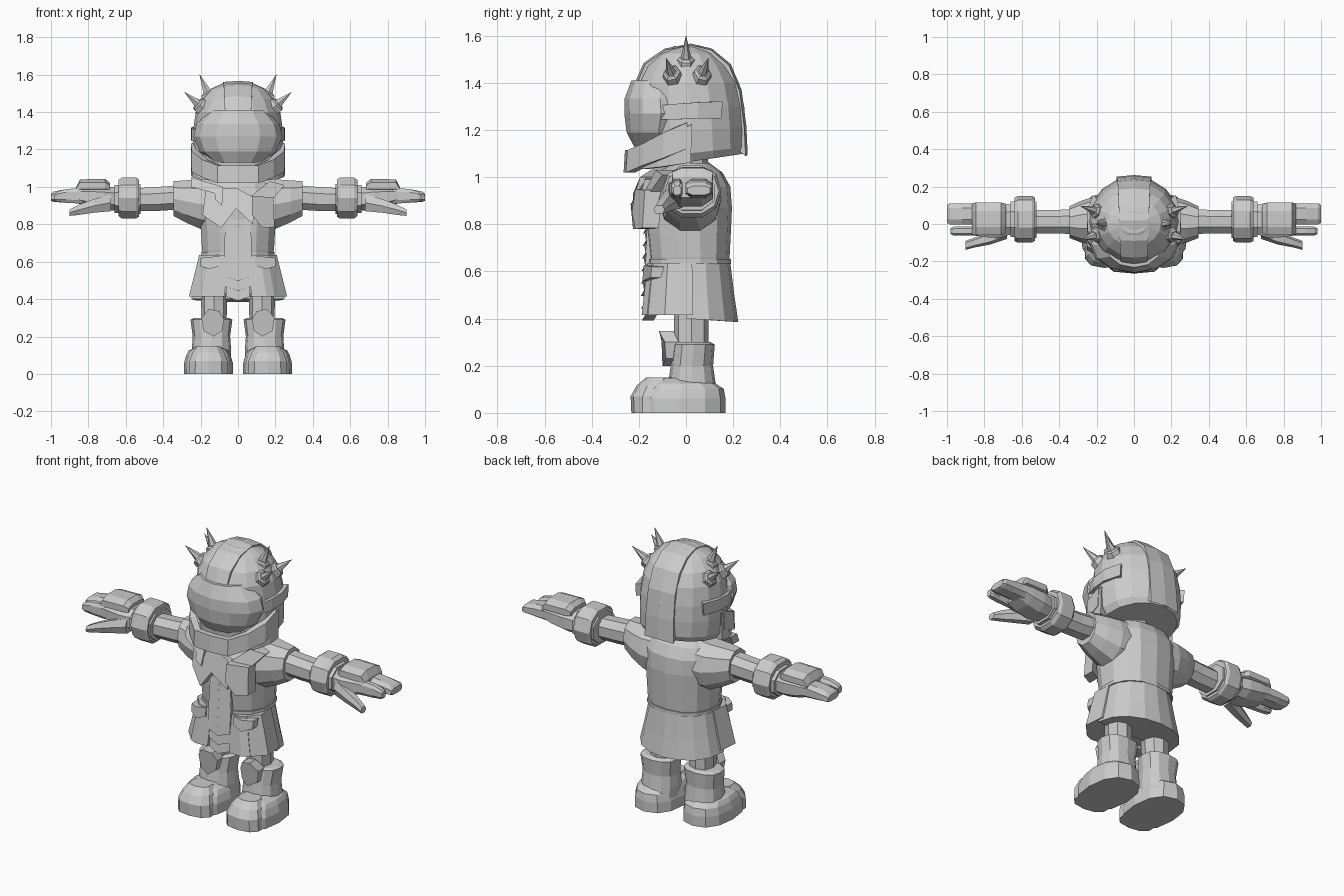
import bpy, bmesh, math
from mathutils import Vector

GREY = bpy.data.materials.new("armour_grey")
GREY.diffuse_color = (0.6, 0.6, 0.6, 1)


def finish(name, bm, mirror=False):
    bmesh.ops.recalc_face_normals(bm, faces=bm.faces)
    me = bpy.data.meshes.new(name)
    bm.to_mesh(me)
    bm.free()
    me.materials.append(GREY)
    ob = bpy.data.objects.new(name, me)
    bpy.context.collection.objects.link(ob)
    if mirror:
        ob.modifiers.new("mirror", 'MIRROR')
        ob.modifiers["mirror"].use_mirror_merge = False
    return ob


def loft(name, rings, mirror=False):
    """Skin a list of equal-length point rings and cap both ends."""
    bm = bmesh.new()
    vs = [[bm.verts.new(p) for p in r] for r in rings]
    n = len(vs[0])
    for a, b in zip(vs, vs[1:]):
        for i in range(n):
            j = (i + 1) % n
            bm.faces.new((a[i], a[j], b[j], b[i]))
    bm.faces.new(vs[0])
    bm.faces.new(vs[-1])
    return finish(name, bm, mirror)


def unit(n, box=1.0, turn=0.0):
    """Rounded polygon reaching from -1 to 1; box < 1 makes it squarer."""
    out = []
    for i in range(n):
        t = 2 * math.pi * i / n + turn
        c, s = math.sin(t), -math.cos(t)
        out.append((math.copysign(abs(c) ** box, c), math.copysign(abs(s) ** box, s)))
    mu, mv = max(u for u, v in out), max(v for u, v in out)
    return [(u / mu, v / mv) for u, v in out]


def upright(name, rows, n=12, cx=0, box=1.0, mirror=False):
    """Rows are (z, half width, front y, back y, tilt of z with y)."""
    rings = []
    for z, rx, yf, yb, *t in rows:
        m, r, tilt = (yf + yb) / 2, (yb - yf) / 2, (t[0] if t else 0)
        rings.append([(cx + u * rx, m + v * r, z + tilt * (m + v * r)) for u, v in unit(n, box)])
    return loft(name, rings, mirror)


def sideways(name, rows, n=8, box=0.8):
    """Rows are (x, y min, y max, z min, z max); mirrored to both arms."""
    rings = []
    for x, y0, y1, z0, z1 in rows:
        rings.append([(x, (y0 + y1) / 2 + u * (y1 - y0) / 2, (z0 + z1) / 2 + v * (z1 - z0) / 2)
                      for u, v in unit(n, box, math.pi / n)])
    return loft(name, rings, True)


def plate(name, pts, thick, mirror=False):
    """Front plate from (x, y, z) outline points, thickened backwards."""
    return loft(name, [pts, [(x, y + thick, z) for x, y, z in pts]], mirror)


def band(name, path, inset=.85, mirror=True):
    """Strip following (x, y, low z, high z) stations, thickened inwards."""
    loft(name, [[(x, y, a), (x, y + .006, b), (x * inset, y * inset, b), (x * inset, y * inset, a)]
                for x, y, a, b in path], mirror)


# Helmet shell with a sloping lower rim
upright("helmet", [(1.063, .21, -.18, .245, .15), (1.10, .236, -.20, .255, .11),
                   (1.20, .243, -.21, .254, .05), (1.30, .24, -.215, .247), (1.40, .226, -.21, .225),
                   (1.47, .195, -.175, .185), (1.525, .145, -.12, .13), (1.556, .075, -.05, .07)], 16)

# Raised band from the brow to the nape
spine = [(-.215, 1.405), (-.18, 1.485), (-.09, 1.546), (.02, 1.567), (.11, 1.546),
         (.19, 1.48), (.236, 1.37), (.256, 1.22), (.262, 1.095)]
rings = []
for i, (y, z) in enumerate(spine):
    w = .07 + .003 * i
    iy, iz = y * .8, 1.3 + (z - 1.3) * .85
    rings.append([(-w, y * .965, z - .006), (0, y, z), (w, y * .965, z - .006), (w, iy, iz), (-w, iy, iz)])
loft("helmet_band", rings)

# Faceted visor with a flat top ledge
upright("visor", [(1.13, .14, -.22, 0), (1.19, .205, -.252, .02), (1.27, .238, -.262, .05),
                  (1.335, .222, -.26, .04), (1.41, .15, -.232, 0)], 12)

# Chin guard, cheeks and ear bands wrapping the sides
band("chin_guard", [(0, -.265, 1.02, 1.115), (.11, -.255, 1.02, 1.115), (.19, -.185, 1.05, 1.145),
                    (.247, -.10, 1.08, 1.19), (.252, 0, 1.12, 1.232)])
band("cheek_plate", [(.155, -.185, 1.035, 1.12), (.215, -.12, 1.042, 1.15), (.246, -.05, 1.052, 1.19),
                     (.25, .02, 1.062, 1.225)])
band("ear_band", [(.222, -.12, 1.245, 1.305), (.248, -.04, 1.245, 1.312), (.252, .05, 1.25, 1.318),
                  (.222, .15, 1.25, 1.322)])

# Spikes on hexagonal collars
for k, (a, b) in enumerate([((.15, 0, 1.475), (.205, 0, 1.6)),
                            ((.19, -.055, 1.425), (.285, -.085, 1.505)),
                            ((.19, .065, 1.425), (.285, .095, 1.505))]):
    a, b = Vector(a), Vector(b)
    d = (b - a).normalized()
    s = d.cross(Vector((0, 1, 0))).normalized()
    t = d.cross(s)
    for name, rows in (("spike_collar", [(0, .042), (.028, .038), (.036, .028)]),
                       ("spike", [(.02, .025), ((b - a).length, .001)])):
        loft(f"{name}_{k}", [[a + d * h + (s * u + t * v) * r for u, v in unit(6)] for h, r in rows], True)

# Neck, torso and sleeves
upright("neck", [(1.0, .10, -.08, .10), (1.12, .09, -.07, .09)], 8)
upright("torso", [(.63, .185, -.155, .182), (.66, .192, -.16, .185), (.76, .198, -.17, .19),
                  (.87, .205, -.175, .195), (.96, .20, -.16, .188), (1.02, .175, -.12, .155),
                  (1.06, .11, -.06, .10)], 14, box=.85)
sideways("sleeve", [(.10, -.12, .15, .76, 1.05), (.20, -.115, .15, .775, 1.04),
                    (.28, -.10, .125, .81, 1.035), (.345, -.075, .095, .845, 1.03)], 10, .95)
sideways("arm", [(.30, -.055, .08, .88, 1.01), (.42, -.05, .075, .872, 1.0),
                 (.56, -.05, .075, .87, .992)], 8, .9)
sideways("wrist_cuff", [(.53, -.09, .14, .84, 1.04), (.545, -.10, .15, .83, 1.05),
                        (.62, -.10, .15, .83, 1.05), (.64, -.09, .14, .845, 1.035)], 10, .9)
sideways("cuff_trim", [(.52, -.075, .12, .855, 1.015), (.66, -.07, .12, .86, 1.01)], 8, .9)

# Hands with a paired rear finger block, a front finger and a thumb
sideways("palm", [(.64, -.05, .10, .875, .995), (.72, -.075, .115, .875, 1.005),
                  (.80, -.07, .115, .89, 1.005), (.865, -.06, .11, .915, .995)])
sideways("knuckle_guard", [(.685, -.045, .10, .975, 1.02), (.71, -.06, .115, .97, 1.043),
                           (.845, -.06, .115, .97, 1.04), (.865, -.055, .11, .965, 1.0)])
for name, y0, y1, tip in (("rear_fingers", -.002, .11, 1.0), ("front_finger", -.062, -.014, .98)):
    sideways(name, [(.83, y0, y1, .91, .995), (.92, y0, y1, .915, .988),
                    (tip - .015, y0, y1, .92, .975), (tip, y0 + .008, y1 - .008, .925, .962)], 8, .7)
sideways("thumb", [(.68, -.08, 0, .87, .96), (.77, -.11, -.04, .862, .935),
                   (.85, -.125, -.072, .85, .905), (.90, -.138, -.09, .845, .88)], 6)

# Crossed chest plates and collar
plate("chest_bib", [(-.19, -.155, .85), (-.17, -.17, 1.0), (0, -.175, .99), (.09, -.19, .94),
                    (.08, -.215, .80), (-.01, -.235, .885), (-.09, -.225, .78)], .07)
plate("collar_flap", [(-.25, -.12, 1.05), (-.08, -.195, 1.0), (-.085, -.225, .90), (-.12, -.225, .93),
                      (-.125, -.21, .965), (-.25, -.14, 1.0)], .06)
plate("lapel", [(.075, -.215, .95), (.19, -.175, .945), (.195, -.185, .785), (.13, -.215, .78),
                (.075, -.23, .85)], .07)
plate("shoulder_fold", [(.07, -.17, .95), (.17, -.13, 1.03), (.25, -.10, 1.01), (.19, -.15, .94)], .08)

# Segmented tabard hanging down the front
for i in range(8):
    z, y, w = .84 - i * .053, -.188 + .002 * abs(i - 5), .073 - .002 * abs(3 - i)
    plate(f"tabard_scale_{i}", [(-w, y + .016, z), (0, y + .004, z - .02), (w, y + .016, z),
                                (w, y + .01, z - .055), (0, y - .004, z - .078),
                                (-w, y + .01, z - .055)], .05)

# Skirt: flared rear, hips, front panels and pouches
upright("hips", [(.43, .17, -.12, .13), (.64, .185, -.15, .175)], 12, box=.85)
n = 9
outer = [(math.cos(a), math.sin(a)) for a in [math.pi * i / (n - 1) for i in range(n)]]
rings = []
for z, rx, yb in ((.385, .25, .222), (.50, .225, .205), (.645, .194, .187)):
    rings.append([(rx * u, max(0, v) ** .85 * yb, z + .015 * (1 - v) * (z < .4)) for u, v in outer])
loft("rear_skirt", rings)
for name, o in (("side_skirt", [(.25, .03), (.262, -.09), (.19, -.165), (.13, -.10), (.15, .03)]),
                ("front_skirt", [(.195, -.165), (.15, -.188), (.07, -.185), (.07, -.10), (.18, -.10)])):
    loft(name, [[(x, y, .415) for x, y in o], [(x * .77 + .006, y * .87, .635) for x, y in o]], True)
plate("pouch", [(.09, -.175, .58), (.15, -.185, .56), (.20, -.15, .575), (.20, -.145, .62),
                (.15, -.18, .625), (.09, -.17, .63)], .10, True)
upright("belt", [(.632, .196, -.165, .19), (.652, .196, -.165, .19)], 14, box=.85)

# Legs and boots
upright("leg", [(.20, .066, -.05, .095), (.45, .07, -.05, .095)], 8, .128, .85, True)
upright("boot_shaft", [(.06, .105, -.09, .14), (.13, .105, -.075, .125), (.20, .10, -.065, .115),
                       (.29, .112, -.055, .122), (.30, .09, -.045, .105)], 12, .142, .85, True)
upright("boot_foot", [(0, .132, -.22, .168), (.06, .13, -.222, .168), (.102, .118, -.195, .16),
                      (.125, .105, -.165, .125), (.148, .06, -.13, .04)], 12, .158, .85, True)
upright("toe_cap", [(0, .105, -.232, -.08), (.07, .102, -.235, -.07), (.115, .085, -.21, -.06),
                    (.15, .06, -.17, -.06)], 10, .158, .8, True)

# Shin guard
plate("shin_guard", [(.085, -.085, .23), (.13, -.10, .20), (.185, -.085, .23), (.195, -.09, .30),
                     (.155, -.115, .348), (.10, -.105, .335), (.075, -.085, .29)], .06, True)
